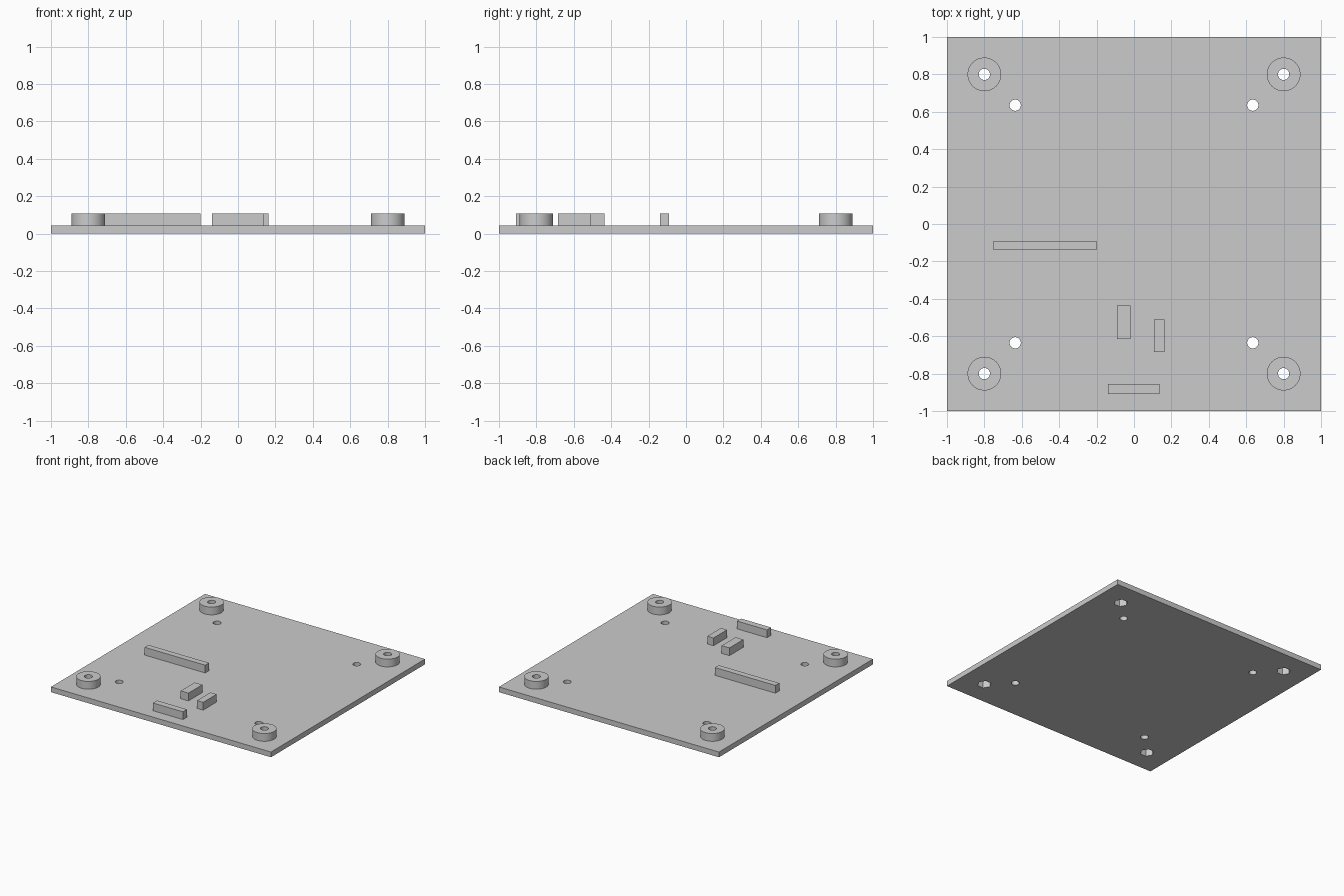
import bpy

PLATE_TOP, PART_TOP = 0.043, 0.107
POST, HOLE = 0.8, 0.635          # offsets of posts and small holes from centre
BORE_RADIUS = 0.03

cube = bpy.data.objects.get("Cube")
if cube:
    bpy.data.objects.remove(cube, do_unlink=True)

grey = bpy.data.materials.new("light_grey")
grey.use_nodes = True
grey.diffuse_color = (0.6, 0.6, 0.6, 1)
grey.node_tree.nodes["Principled BSDF"].inputs["Base Color"].default_value = (0.6, 0.6, 0.6, 1)


def finish(name):
    ob = bpy.context.object
    ob.name = name
    ob.data.materials.append(grey)
    return ob


def block(name, x0, x1, y0, y1, z0, z1):
    bpy.ops.mesh.primitive_cube_add(size=1, location=((x0 + x1) / 2, (y0 + y1) / 2, (z0 + z1) / 2))
    bpy.context.object.scale = (x1 - x0, y1 - y0, z1 - z0)
    bpy.ops.object.transform_apply(location=False, rotation=False, scale=True)
    return finish(name)


def cylinder(name, x, y, radius, z0, z1, sides=48, turn=0):
    bpy.ops.mesh.primitive_cylinder_add(vertices=sides, radius=radius, depth=z1 - z0,
                                        location=(x, y, (z0 + z1) / 2), rotation=(0, 0, turn))
    return finish(name)


def cut(target, cutter):
    mod = target.modifiers.new("cut", 'BOOLEAN')
    mod.operation, mod.solver, mod.object = 'DIFFERENCE', 'EXACT', cutter
    bpy.context.view_layer.objects.active = target
    bpy.ops.object.modifier_apply(modifier=mod.name)


def smooth(ob):
    bpy.ops.object.select_all(action='DESELECT')
    ob.select_set(True)
    bpy.context.view_layer.objects.active = ob
    bpy.ops.object.shade_smooth_by_angle(angle=0.5)


plate = block("base_plate", -1, 1, -1, 1, 0, PLATE_TOP)

# Corner posts with a bore and a hexagonal nut pocket, plus plain holes
corners = {"front_right": (-1, -1), "front_left": (1, -1),
           "back_right": (-1, 1), "back_left": (1, 1)}
for label, (sx, sy) in corners.items():
    x, y = sx * POST, sy * POST
    post = cylinder(label + "_post", x, y, 0.09, PLATE_TOP, PART_TOP)
    bore = cylinder("bore_cutter", x, y, BORE_RADIUS, -0.1, 0.2, 32)
    pocket = cylinder("nut_cutter", x, y, 0.053, -0.1, 0.064, 6, 0.5236)
    hole = cylinder("hole_cutter", sx * HOLE, sy * HOLE, BORE_RADIUS, -0.1, 0.2, 32)
    for cutter in (bore, pocket):
        cut(post, cutter)
    for cutter in (pocket, hole):
        cut(plate, cutter)
    for cutter in (bore, pocket, hole):
        bpy.data.objects.remove(cutter, do_unlink=True)
    smooth(post)
smooth(plate)

# Raised ribs on the plate
ribs = {"long_rib": (-0.75, -0.20, -0.14, -0.09),
        "middle_rib": (-0.09, -0.02, -0.615, -0.435),
        "side_rib": (0.107, 0.163, -0.685, -0.51),
        "front_rib": (-0.138, 0.135, -0.908, -0.855)}
for name, bounds in ribs.items():
    block(name, *bounds, PLATE_TOP, PART_TOP)
